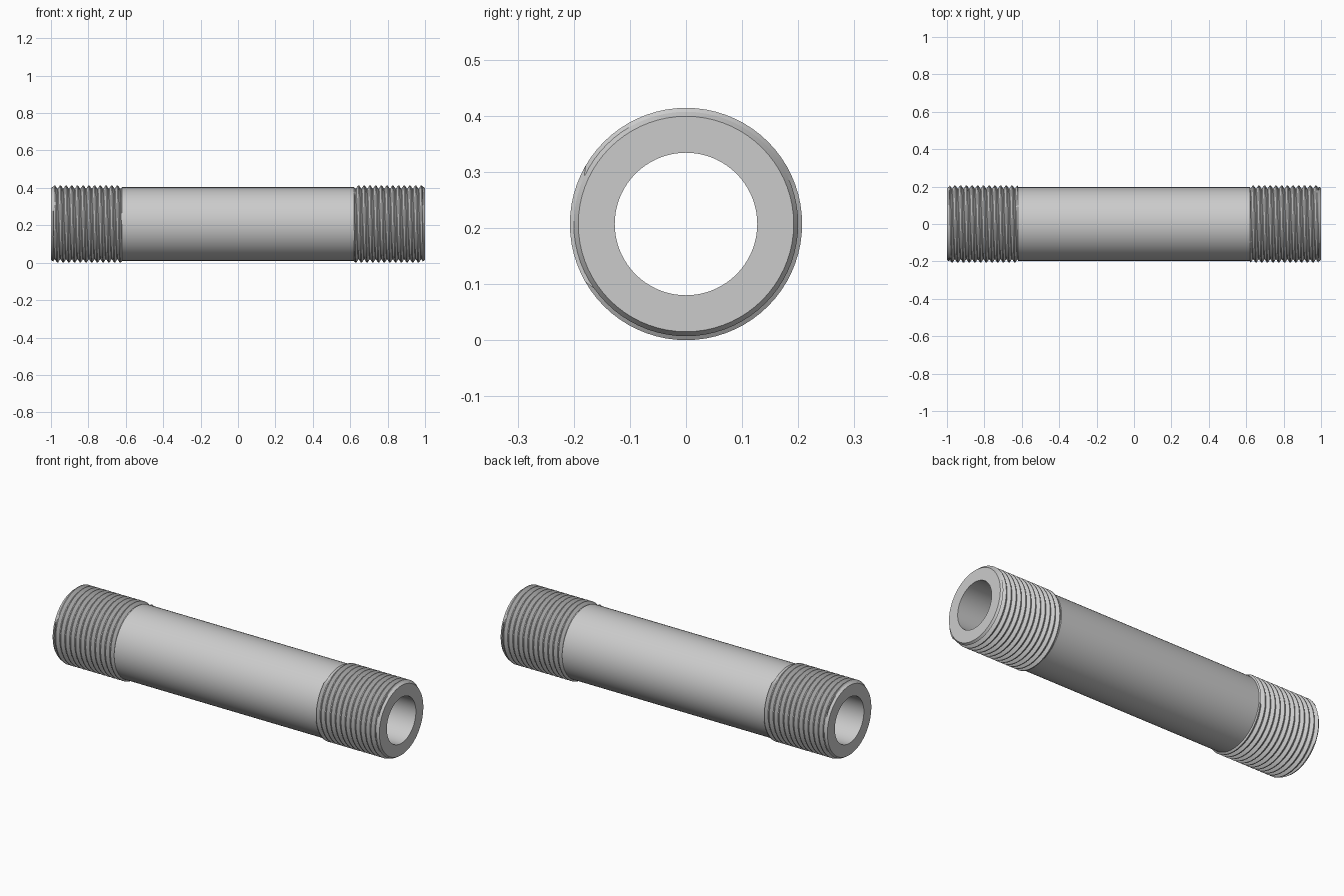
import bpy, bmesh, math

if "Cube" in bpy.data.objects:
    bpy.data.objects.remove(bpy.data.objects["Cube"])

SEG = 72
CZ = 0.207               # axis height
R_BODY, R_BORE = 0.197, 0.127
R_ROOT, R_CREST = 0.190, 0.207
X0, X1 = 0.62, 0.988     # thread start and end
PITCH = 0.0305


def finish(bm, name, angle):
    bmesh.ops.remove_doubles(bm, verts=bm.verts, dist=1e-5)
    bmesh.ops.dissolve_degenerate(bm, edges=bm.edges, dist=1e-6)
    bmesh.ops.recalc_face_normals(bm, faces=bm.faces)
    mesh = bpy.data.meshes.new(name)
    bm.to_mesh(mesh)
    bm.free()
    ob = bpy.data.objects.new(name, mesh)
    bpy.context.collection.objects.link(ob)
    ob.location.z = CZ
    bpy.ops.object.select_all(action='DESELECT')
    ob.select_set(True)
    bpy.context.view_layer.objects.active = ob
    bpy.ops.object.shade_smooth_by_angle(angle=math.radians(angle))
    return ob


def skin(bm, rows):
    grid = [[bm.verts.new(p) for p in row] for row in rows]
    for a, b in zip(grid, grid[1:]):
        for j in range(len(a) - 1):
            bm.faces.new((a[j], a[j + 1], b[j + 1], b[j]))


def point(x, r, j):
    t = 2 * math.pi * (j % SEG) / SEG
    return (x, r * math.cos(t), r * math.sin(t))


# Pipe: closed ring profile, slightly reduced under the threads
profile = [(-1, R_BORE), (-1, 0.192), (-X1, 0.2), (-X1, 0.186), (-X0, 0.186), (-X0, R_BODY),
           (X0, R_BODY), (X0, 0.186), (X1, 0.186), (X1, 0.2), (1, 0.192), (1, R_BORE), (-1, R_BORE)]
bm = bmesh.new()
skin(bm, [[point(x, r, j) for j in range(SEG + 1)] for x, r in profile])
finish(bm, "pipe", 30)


# Helical thread: trapezoid teeth, cut off flat at both ends
tooth = [(0.0, R_ROOT), (0.12, R_ROOT), (0.48, R_CREST), (0.64, R_CREST)]


def thread(name, turn):
    rows = []
    for k in range(-1, int((X1 - X0) / PITCH) + 2):
        for f, r in tooth:
            row = []
            for j in range(SEG + 1):
                x = X0 + (k + f + j / SEG) * PITCH
                xc = min(max(x, X0), X1)
                rr = r if xc == x else (R_BODY if x < X0 else 0.2)
                row.append(point(xc, rr, j))
            rows.append(row)
    bm = bmesh.new()
    skin(bm, rows)
    ob = finish(bm, name, 25)
    ob.rotation_euler.z = turn


thread("right_thread", 0)
thread("left_thread", math.pi)
